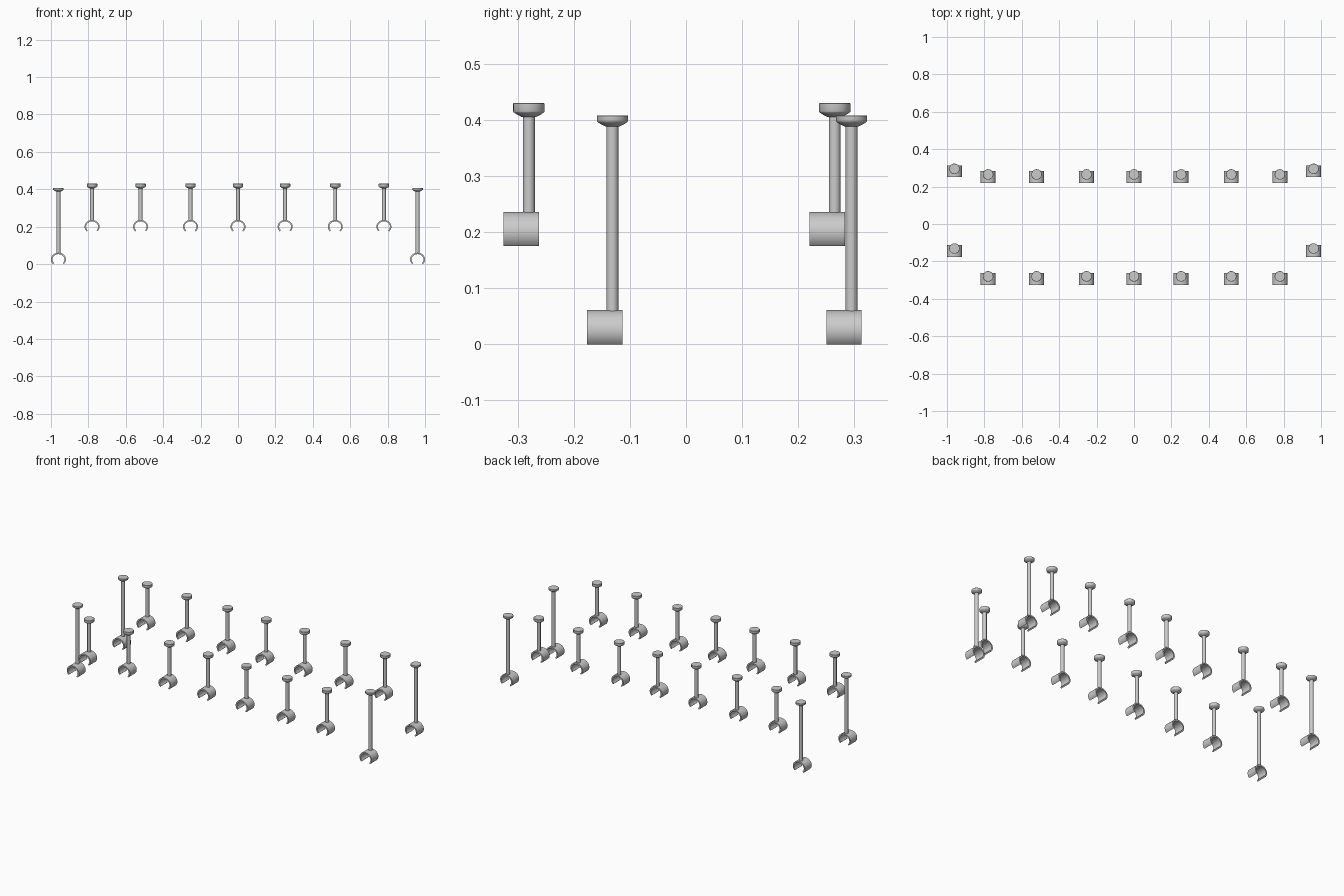
import bpy, bmesh
from math import cos, sin, pi, radians

if "Cube" in bpy.data.objects:
    bpy.data.objects.remove(bpy.data.objects["Cube"])


def finish(name, bm):
    bmesh.ops.recalc_face_normals(bm, faces=bm.faces)
    me = bpy.data.meshes.new(name)
    bm.to_mesh(me)
    bm.free()
    ob = bpy.data.objects.new(name, me)
    bpy.context.collection.objects.link(ob)
    bpy.context.view_layer.objects.active = ob
    ob.select_set(True)
    bpy.ops.object.shade_smooth_by_angle(angle=radians(35))
    ob.select_set(False)
    return ob


def lathe(name, x, y, profile, n=32):
    """Closed turned solid from (radius, z) points."""
    bm = bmesh.new()
    rings = [[bm.verts.new((x + r * cos(2 * pi * i / n), y + r * sin(2 * pi * i / n), z))
              for i in range(n)] for r, z in profile]
    for a, b in zip(rings, rings[1:]):
        for i in range(n):
            j = (i + 1) % n
            bm.faces.new((a[i], a[j], b[j], b[i]))
    bm.faces.new(rings[0])
    bm.faces.new(rings[-1])
    return finish(name, bm)


def clip(name, x, y0, y1, z_top, n=36):
    """C-shaped pipe clip, open at the bottom."""
    a, b, t = 0.040, 0.036, 0.008
    zc = z_top - b
    start, sweep = radians(-44), radians(268)
    bm = bmesh.new()
    sections = []
    for i in range(n + 1):
        ang = start + sweep * i / n
        c, s = cos(ang), sin(ang)
        outer, inner = (x + a * c, zc + b * s), (x + (a - t) * c, zc + (b - t) * s)
        sections.append([bm.verts.new((px, y, pz)) for (px, pz), y in
                         ((outer, y0), (outer, y1), (inner, y1), (inner, y0))])
    for p, q in zip(sections, sections[1:]):
        for k in range(4):
            m = (k + 1) % 4
            bm.faces.new((p[k], p[m], q[m], q[k]))
    bm.faces.new(sections[0])
    bm.faces.new(sections[-1])
    return finish(name, bm)


def hanger(name, x, y, z_clip, z_top, clip_back, disc):
    # rod from the clip up into the mounting flange
    lathe(name + "_rod", x, y, [(0.0105, z_clip - 0.004), (0.0105, z_top - 0.008)])
    # flange disc with a tapered underside
    zd = z_top - disc
    lathe(name + "_flange", x, y, [(0.0125, zd - 0.009), (0.016, zd - 0.007), (0.022, zd - 0.004),
                                   (0.0275, zd), (0.028, zd + 0.001),
                                   (0.028, z_top - 0.001), (0.027, z_top)])
    # clip sits slightly forward of the rod
    clip(name + "_clip", x, clip_back - 0.063, clip_back, z_clip)


# two rows of short hangers
for row, y, back in (("front", -0.28, -0.262), ("back", 0.265, 0.283)):
    for i, x in enumerate((-0.78, -0.521, -0.254, 0, 0.252, 0.52, 0.78)):
        hanger(f"{row}_short_hanger_{i + 1}", x, y, 0.236, 0.43, back, 0.016)

# long hangers at both ends
for row, y, back in (("front", -0.131, -0.113), ("back", 0.295, 0.313)):
    for side, x in (("left", -0.96), ("right", 0.96)):
        hanger(f"{row}_{side}_long_hanger", x, y, 0.061, 0.408, back, 0.011)
